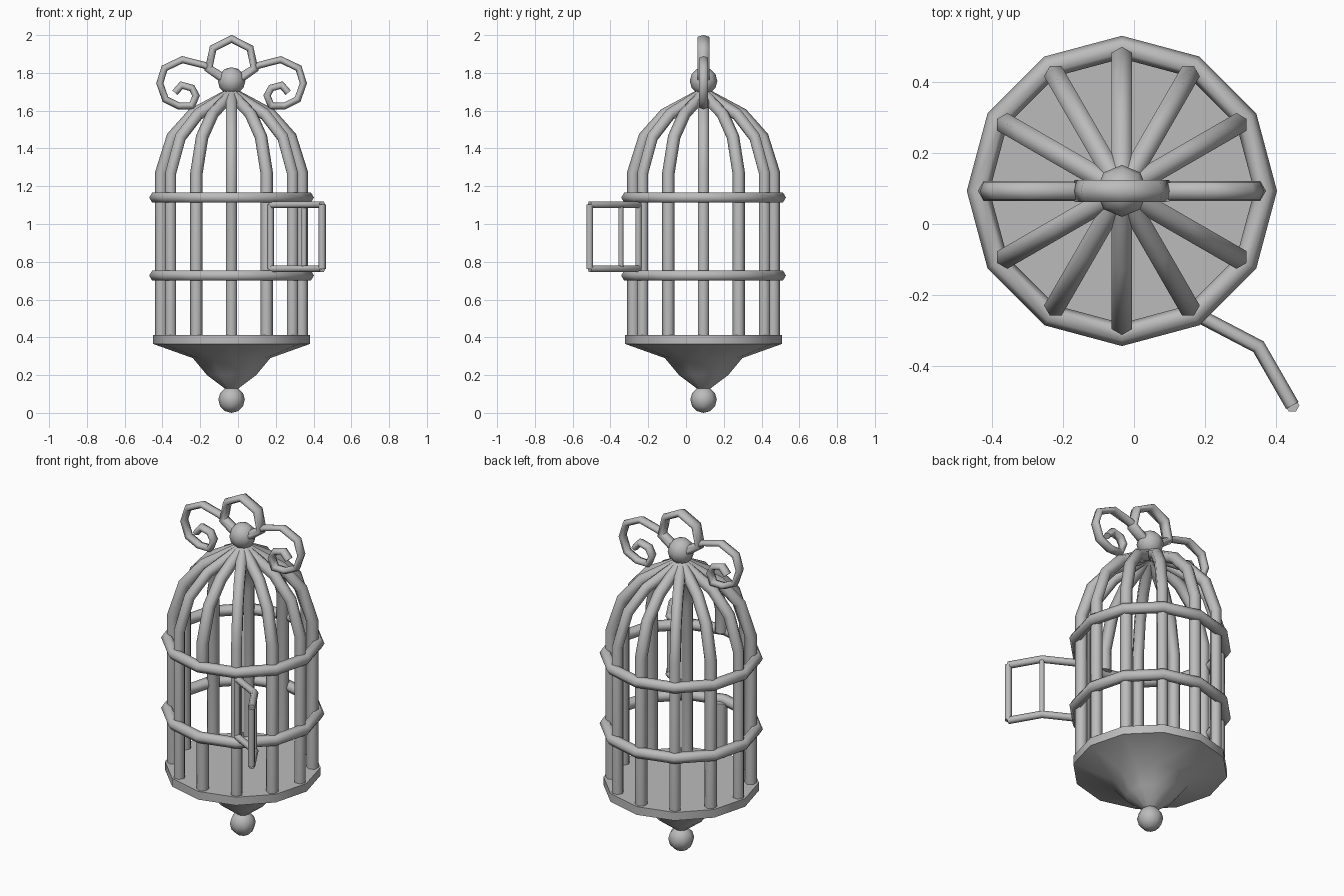
import bpy, bmesh, math
from mathutils import Vector

cube = bpy.data.objects.get("Cube")
if cube:
    bpy.data.objects.remove(cube, do_unlink=True)

CENTRE = Vector((-0.034, 0.093, 0))
UP, BACK = Vector((0, 0, 1)), Vector((0, 1, 0))

metal = bpy.data.materials.new("grey_metal")
metal.use_nodes = True
GREY = (0.5, 0.5, 0.5, 1)
metal.diffuse_color = GREY
metal.node_tree.nodes["Principled BSDF"].inputs["Base Color"].default_value = GREY


def finish(name, bm):
    bmesh.ops.recalc_face_normals(bm, faces=bm.faces)
    mesh = bpy.data.meshes.new(name)
    bm.to_mesh(mesh)
    bm.free()
    mesh.materials.append(metal)
    obj = bpy.data.objects.new(name, mesh)
    bpy.context.collection.objects.link(obj)
    return obj


def tube(name, pts, normal, thick, wide=None, closed=False, sides=6):
    """Sweep a faceted rod along a planar path with mitred corners."""
    wide = wide or thick
    pts = [Vector(p) for p in pts]
    n, bm, loops = len(pts), bmesh.new(), []
    for i, p in enumerate(pts):
        before = pts[i - 1] if i or closed else None
        after = pts[(i + 1) % n] if i < n - 1 or closed else None
        a = (p - before).normalized() if before else (after - p).normalized()
        b = (after - p).normalized() if after else a
        t = (a + b).normalized()
        out = normal.cross(t) / max(t.dot(a), 0.5)
        loops.append([bm.verts.new(p + out * thick * math.cos(k * math.tau / sides)
                                   + normal * wide * math.sin(k * math.tau / sides))
                      for k in range(sides)])
    for i in range(n if closed else n - 1):
        p, q = loops[i], loops[(i + 1) % n]
        for k in range(sides):
            m = (k + 1) % sides
            bm.faces.new((p[k], p[m], q[m], q[k])).smooth = True
    if not closed:
        bm.faces.new(loops[0])
        bm.faces.new(loops[-1])
    return finish(name, bm)


def polar(r, angle, z):
    return CENTRE + Vector((r * math.cos(angle), r * math.sin(angle), z))


def ball(name, z, r):
    bm = bmesh.new()
    bmesh.ops.create_uvsphere(bm, u_segments=8, v_segments=6, radius=r)
    bmesh.ops.translate(bm, verts=bm.verts, vec=CENTRE + UP * z)
    for f in bm.faces:
        f.smooth = True
    finish(name, bm)


# Base: twelve-sided tray with a bowl underneath
bm = bmesh.new()
profile = [(0.03, 0.125), (0.13, 0.20), (0.205, 0.29), (0.415, 0.365), (0.415, 0.413)]
levels = [[bm.verts.new(polar(r, k * math.tau / 12, z)) for k in range(12)] for r, z in profile]
for low, high in zip(levels, levels[1:]):
    for k in range(12):
        m = (k + 1) % 12
        bm.faces.new((low[k], low[m], high[m], high[k])).smooth = True
bm.faces.new(levels[0])
bm.faces.new(levels[-1])
base = finish("base_tray", bm)
bpy.context.view_layer.objects.active = base
base.select_set(True)
bpy.ops.object.shade_smooth_by_angle(angle=math.radians(31))
base.select_set(False)

# Balls below the tray and on top of the dome
ball("bottom_ball", 0.07, 0.07)
ball("top_ball", 1.757, 0.073)

# Bars: upright, then bent in to the crown; the front one is cut for the doorway
RING_LOW, RING_HIGH, BAR = 0.727, 1.14, 0.033
dome = [(0.372, 1.27), (0.312, 1.46), (0.205, 1.58), (0.01, 1.685)]
for k in range(12):
    angle = k * math.tau / 12
    side = Vector((-math.sin(angle), math.cos(angle), 0))
    start = 0.41
    if k == 9:
        tube("front_bar_stub", [polar(0.372, angle, 0.41), polar(0.372, angle, RING_LOW)], side, BAR)
        start = RING_HIGH
    path = [(0.372, start)] + dome
    tube(f"bar_{k + 1}", [polar(r, angle, z) for r, z in path], side, BAR)

# Hoops around the bars
for name, z in (("lower_hoop", RING_LOW), ("upper_hoop", RING_HIGH)):
    tube(name, [polar(0.404, k * math.tau / 12, z) for k in range(12)], UP, 0.031, closed=True)

# Open door: two bent rails and three posts
plan = [(0.172, -0.252), (0.35, -0.345), (0.445, -0.51)]
for name, z in (("door_bottom_rail", 0.763), ("door_top_rail", 1.102)):
    tube(name, [(x, y, z) for x, y in plan], UP, 0.02)
for name, (x, y), r in zip(("hinge_post", "middle_post", "latch_post"), plan, (0.018, 0.015, 0.02)):
    tube("door_" + name, [(x, y, 0.763), (x, y, 1.102)], BACK, r)

# Bow: a central loop and a pair of mirrored scrolls
half = [(0.045, 1.765), (0.122, 1.82), (0.098, 1.93), (0, 1.98)]
loop = half + [(-x, z) for x, z in half[-2::-1]]
tube("bow_loop", [CENTRE + Vector((x, 0, z)) for x, z in loop], BACK, 0.019, 0.036)
scroll = [(0.037, 1.775), (0.143, 1.84), (0.26, 1.87), (0.355, 1.825), (0.38, 1.745), (0.35, 1.66),
          (0.28, 1.625), (0.21, 1.625), (0.188, 1.68), (0.21, 1.72), (0.265, 1.735), (0.30, 1.695)]
for name, s in (("left_scroll", 1), ("right_scroll", -1)):
    tube(name, [CENTRE + Vector((s * x, 0, z)) for x, z in scroll], BACK, 0.018, 0.028)
